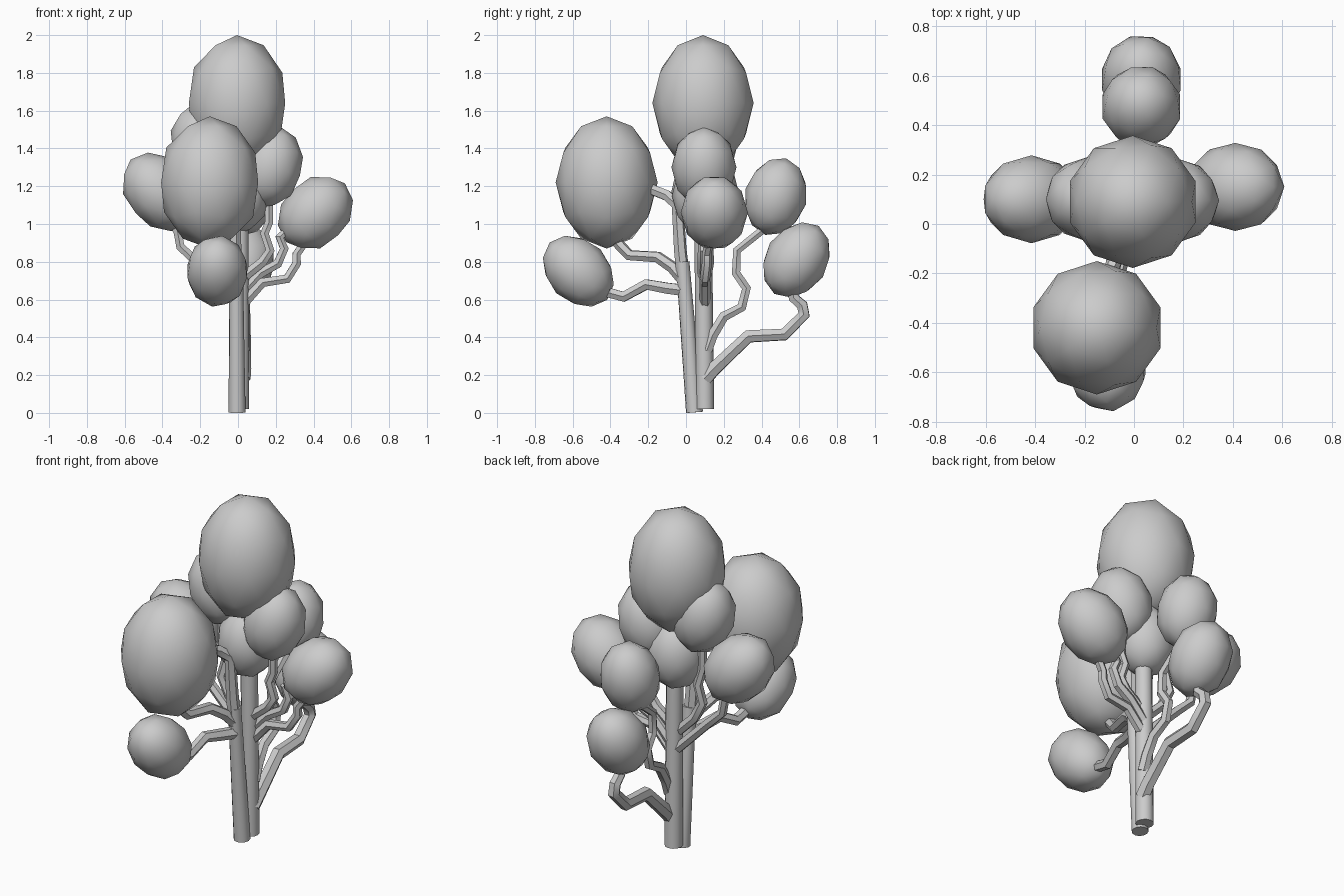
import bpy
from math import radians


def leaf(name, loc, r, long, rx=0, ry=0):
    """Egg-shaped low-poly foliage clump, tilted around x or y."""
    bpy.ops.mesh.primitive_ico_sphere_add(subdivisions=2, radius=1, location=loc,
                                          rotation=(radians(rx), radians(ry), 0))
    o = bpy.context.object
    o.name = name
    o.scale = (r, r, long)
    bpy.ops.object.shade_smooth()


def tube(name, pts, r0, r1, res=1):
    """Tapered tube along a bent path, turned into a mesh."""
    cu = bpy.data.curves.new(name, 'CURVE')
    cu.dimensions = '3D'
    cu.bevel_depth = 1.0
    cu.bevel_resolution = res
    cu.use_fill_caps = True
    sp = cu.splines.new('POLY')
    sp.points.add(len(pts) - 1)
    for i, p in enumerate(pts):
        sp.points[i].co = (*p, 1)
        sp.points[i].radius = r0 + (r1 - r0) * i / (len(pts) - 1)
    o = bpy.data.objects.new(name, cu)
    bpy.context.collection.objects.link(o)
    bpy.ops.object.select_all(action='DESELECT')
    o.select_set(True)
    bpy.context.view_layer.objects.active = o
    bpy.ops.object.convert(target='MESH')
    bpy.ops.object.shade_smooth_by_angle(angle=radians(35))


# Foliage
leaf("foliage_top", (-0.005, 0.09, 1.64), 0.268, 0.36)
leaf("foliage_front_large", (-0.15, -0.42, 1.22), 0.27, 0.35)
leaf("foliage_front_small", (-0.11, -0.57, 0.75), 0.165, 0.215, rx=45)
leaf("foliage_left", (-0.415, 0.1, 1.17), 0.178, 0.23, ry=-42)
leaf("foliage_right", (0.41, 0.15, 1.06), 0.178, 0.22, ry=45)
leaf("foliage_upper_right", (0.17, 0.095, 1.3), 0.172, 0.22, ry=15)
leaf("foliage_upper_left", (-0.185, 0.1, 1.42), 0.172, 0.22, ry=-15)
leaf("foliage_middle", (0.0, 0.09, 1.15), 0.165, 0.205)
leaf("foliage_back_upper", (0.03, 0.475, 1.145), 0.165, 0.21, rx=-15)
leaf("foliage_back_lower", (0.03, 0.585, 0.81), 0.167, 0.215, rx=-33)

# Trunks
tube("back_trunk", [(0.01, 0.1, 0.02), (0.01, 0.09, 1.1)], 0.049, 0.046, 4)
tube("front_trunk", [(-0.005, 0.045, 0.003), (-0.01, -0.018, 0.8)], 0.045, 0.036, 4)
tube("front_trunk_limb", [(-0.01, -0.012, 0.7), (-0.015, -0.03, 0.86), (-0.02, -0.045, 1.1),
                          (-0.06, -0.1, 1.15), (-0.1, -0.2, 1.19)], 0.036, 0.03)

# Back branches
tube("back_branch_low", [(0.025, 0.1, 0.18), (0.03, 0.15, 0.235), (0.03, 0.33, 0.405),
                         (0.03, 0.52, 0.415), (0.03, 0.625, 0.52), (0.03, 0.615, 0.57),
                         (0.03, 0.57, 0.61), (0.03, 0.57, 0.7)], 0.042, 0.03)
tube("back_branch_high", [(0.03, 0.11, 0.33), (0.03, 0.14, 0.41), (0.03, 0.2, 0.51),
                          (0.03, 0.295, 0.56), (0.03, 0.32, 0.66), (0.03, 0.265, 0.74),
                          (0.03, 0.27, 0.86), (0.03, 0.42, 0.98)], 0.033, 0.024)

# Front branches
tube("front_branch_low", [(-0.01, -0.02, 0.65), (-0.04, -0.1, 0.66), (-0.07, -0.21, 0.68),
                          (-0.09, -0.33, 0.615), (-0.1, -0.46, 0.65)], 0.034, 0.03)
tube("front_branch_high", [(-0.01, -0.01, 0.7), (-0.04, -0.07, 0.77), (-0.08, -0.15, 0.825),
                           (-0.12, -0.3, 0.835), (-0.15, -0.4, 0.94)], 0.034, 0.03)

# Side branches: right paths and their left counterparts
sides = {
    "right_branch_low": [(0.03, 0.1, 0.58), (0.13, 0.1, 0.69), (0.26, 0.1, 0.71),
                         (0.31, 0.11, 0.79), (0.31, 0.11, 0.84), (0.38, 0.13, 0.94)],
    "right_branch_mid": [(0.03, 0.11, 0.64), (0.12, 0.11, 0.74), (0.21, 0.12, 0.79),
                         (0.245, 0.12, 0.87), (0.22, 0.12, 0.93), (0.31, 0.14, 1.01)],
    "right_branch_high": [(0.03, 0.09, 0.72), (0.13, 0.09, 0.8), (0.17, 0.09, 0.86),
                          (0.14, 0.09, 0.95), (0.165, 0.09, 1.01), (0.165, 0.09, 1.18)],
    "left_branch_low": [(-0.02, 0.1, 0.6), (-0.12, 0.1, 0.7), (-0.22, 0.1, 0.8),
                        (-0.305, 0.1, 0.88), (-0.32, 0.1, 0.96), (-0.38, 0.1, 1.06)],
    "left_branch_high": [(-0.02, 0.09, 0.7), (-0.12, 0.09, 0.8), (-0.17, 0.09, 0.9),
                         (-0.14, 0.09, 1.0), (-0.17, 0.09, 1.1), (-0.17, 0.09, 1.3)],
}
for n, p in sides.items():
    tube(n, p, 0.03, 0.024)
